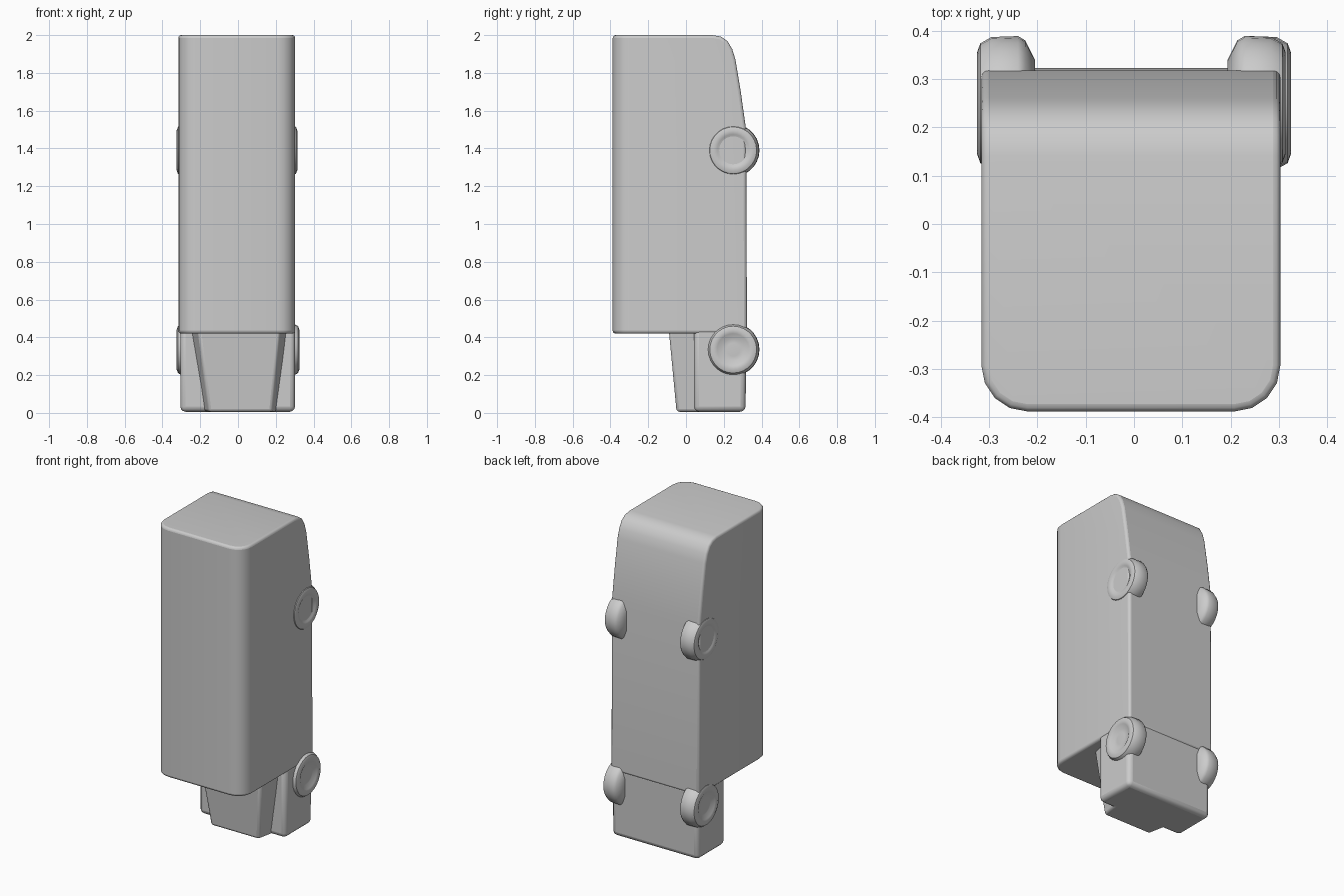
import bpy, bmesh, math
from mathutils import Matrix

if "Cube" in bpy.data.objects:
    bpy.data.objects.remove(bpy.data.objects["Cube"])


def finish(name, bm, bevel=0.0):
    bmesh.ops.recalc_face_normals(bm, faces=bm.faces)
    mesh = bpy.data.meshes.new(name)
    bm.to_mesh(mesh)
    bm.free()
    ob = bpy.data.objects.new(name, mesh)
    bpy.context.collection.objects.link(ob)
    if bevel:
        mod = ob.modifiers.new("rounding", 'BEVEL')
        mod.width = bevel
        mod.segments = 3
        mod.limit_method = 'ANGLE'
        mod.angle_limit = math.radians(40)
    bpy.ops.object.select_all(action='DESELECT')
    ob.select_set(True)
    bpy.context.view_layer.objects.active = ob
    bpy.ops.object.shade_smooth_by_angle(angle=math.radians(40))
    return ob


def side_profile(points, x0, x1):
    """Extrude a (y, z) outline across x."""
    bm = bmesh.new()
    face = bm.faces.new([bm.verts.new((x0, y, z)) for y, z in points])
    ext = bmesh.ops.extrude_face_region(bm, geom=[face])
    for v in ext["geom"]:
        if isinstance(v, bmesh.types.BMVert):
            v.co.x = x1
    return bm


# Cargo box, with sloping tail and widely rounded roof edges
bm = side_profile([(-0.388, 0.42), (-0.388, 2.0), (0.14, 2.0), (0.185, 1.992),
                   (0.22, 1.968), (0.245, 1.925), (0.262, 1.87),
                   (0.29, 1.7), (0.318, 1.5), (0.323, 0.42)], -0.316, 0.303)
roof = [e for e in bm.edges
        if all(v.co.y < -0.38 for v in e.verts)
        and abs(e.verts[0].co.x - e.verts[1].co.x) < 0.01]
bmesh.ops.bevel(bm, geom=roof, offset=0.095, segments=4, profile=0.5,
                affect='EDGES')
finish("cargo_box", bm, 0.015)

# Bonnet and lower chassis
bm = side_profile([(0.042, 0.006), (0.042, 0.45), (0.321, 0.45),
                   (0.315, 0.006)], -0.305, 0.302)
finish("bonnet", bm, 0.028)

# Cab with tapering sides
bm = bmesh.new()
rings = []
for z, xl, xr, y, grow in ((0.006, -0.155, 0.18, -0.05, 0.03),
                           (0.45, -0.212, 0.222, -0.092, 0.05)):
    rings.append([bm.verts.new(p) for p in
                  ((xl, y, z), (xr, y, z), (xr + grow, 0.1, z),
                   (xl - grow, 0.1, z))])
low, high = rings
bm.faces.new(low)
bm.faces.new(high)
for i in range(4):
    j = (i + 1) % 4
    bm.faces.new((low[i], low[j], high[j], high[i]))
finish("cab", bm, 0.015)

# Wheels: lathed tyre with a dished face
TYRE = [(0.0, -0.017), (0.035, -0.017), (0.06, -0.019), (0.085, -0.005),
        (0.105, 0.0), (0.124, -0.007), (0.137, -0.03), (0.139, -0.085),
        (0.13, -0.1), (0.09, -0.12), (0.0, -0.12)]


def wheel(name, side, z, outer):
    bm = bmesh.new()
    verts = [bm.verts.new((outer + x, r, 0)) for r, x in TYRE]
    edges = [bm.edges.new(pair) for pair in zip(verts, verts[1:])]
    bmesh.ops.spin(bm, geom=verts + edges, cent=(0, 0, 0), axis=(1, 0, 0),
                   angle=math.tau, steps=28)
    bmesh.ops.remove_doubles(bm, verts=bm.verts, dist=0.0005)
    bm.transform(Matrix.Translation((0, 0.25, z))
                 @ Matrix.Diagonal((side, 1, 1, 1)))
    finish(name, bm)


for label, z, outer in (("front", 0.335, 0.325), ("rear", 1.39, 0.314)):
    wheel(label + "_wheel_right", 1, z, outer)
    wheel(label + "_wheel_left", -1, z, 0.325)
